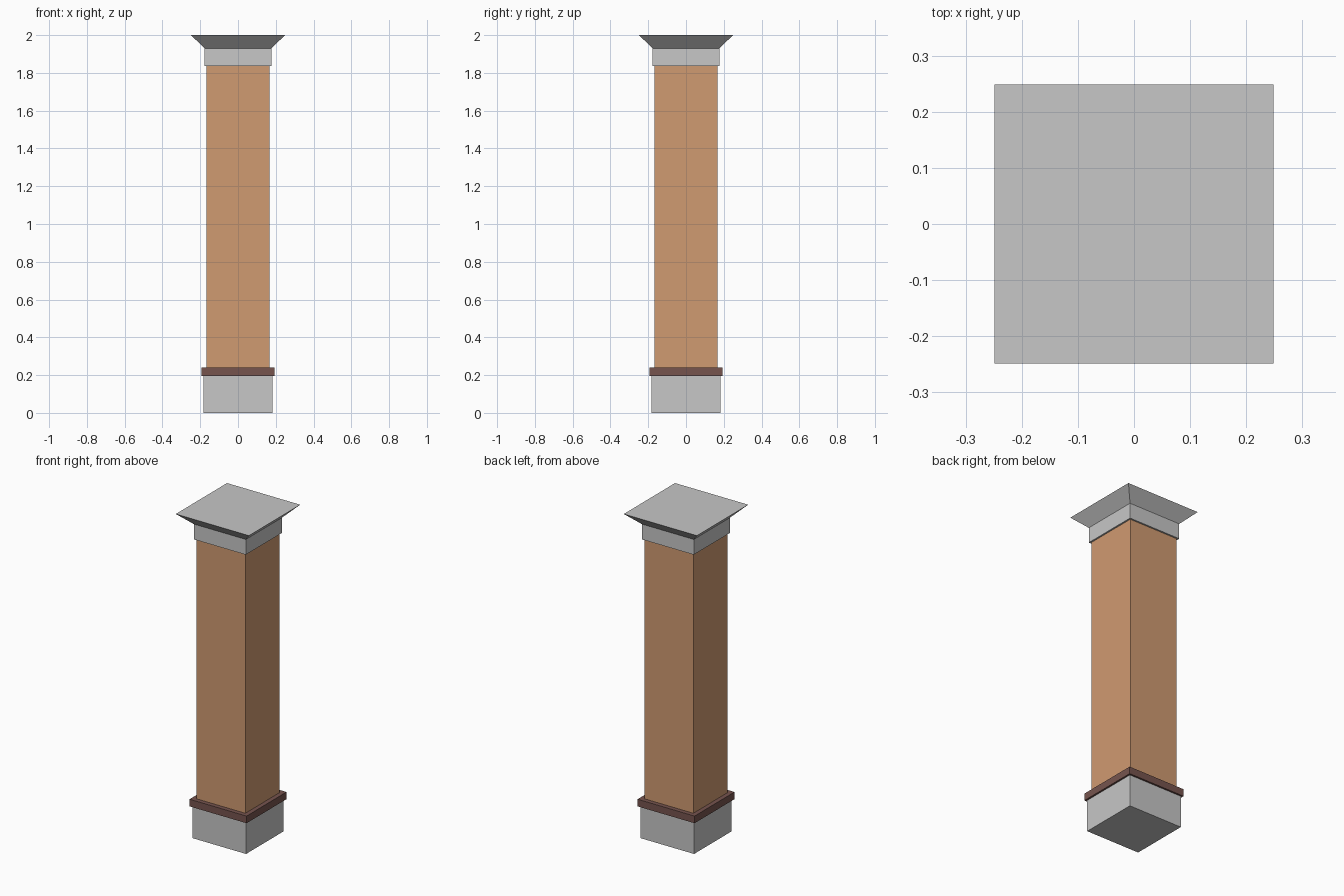
import bpy
import bmesh

if "Cube" in bpy.data.objects:
    bpy.data.objects.remove(bpy.data.objects["Cube"])


def material(name, rgb):
    m = bpy.data.materials.new(name)
    m.diffuse_color = (*rgb, 1.0)
    m.use_nodes = True
    m.node_tree.nodes["Principled BSDF"].inputs["Base Color"].default_value = m.diffuse_color
    return m


stone = material("light grey stone", (0.57, 0.57, 0.57))
clay = material("tan clay", (0.63, 0.325, 0.165))
brown = material("dark red brown", (0.18, 0.088, 0.076))


def square_block(name, z0, z1, half0, half1, mat):
    """Square prism or frustum from half-width half0 at z0 to half1 at z1."""
    bm = bmesh.new()
    bmesh.ops.create_cube(bm, size=2.0)
    for v in bm.verts:
        top = v.co.z > 0
        h = half1 if top else half0
        v.co = (v.co.x * h, v.co.y * h, z1 if top else z0)
    mesh = bpy.data.meshes.new(name)
    bm.to_mesh(mesh)
    bm.free()
    mesh.materials.append(mat)
    obj = bpy.data.objects.new(name, mesh)
    bpy.context.collection.objects.link(obj)


# Column parts from the ground up
square_block("base", 0.0, 0.196, 0.183, 0.183, stone)
square_block("base_band", 0.196, 0.24, 0.194, 0.194, brown)
square_block("shaft", 0.24, 1.836, 0.167, 0.167, clay)
square_block("collar", 1.836, 1.93, 0.177, 0.177, stone)
square_block("flared_cap", 1.93, 2.0, 0.177, 0.249, stone)
